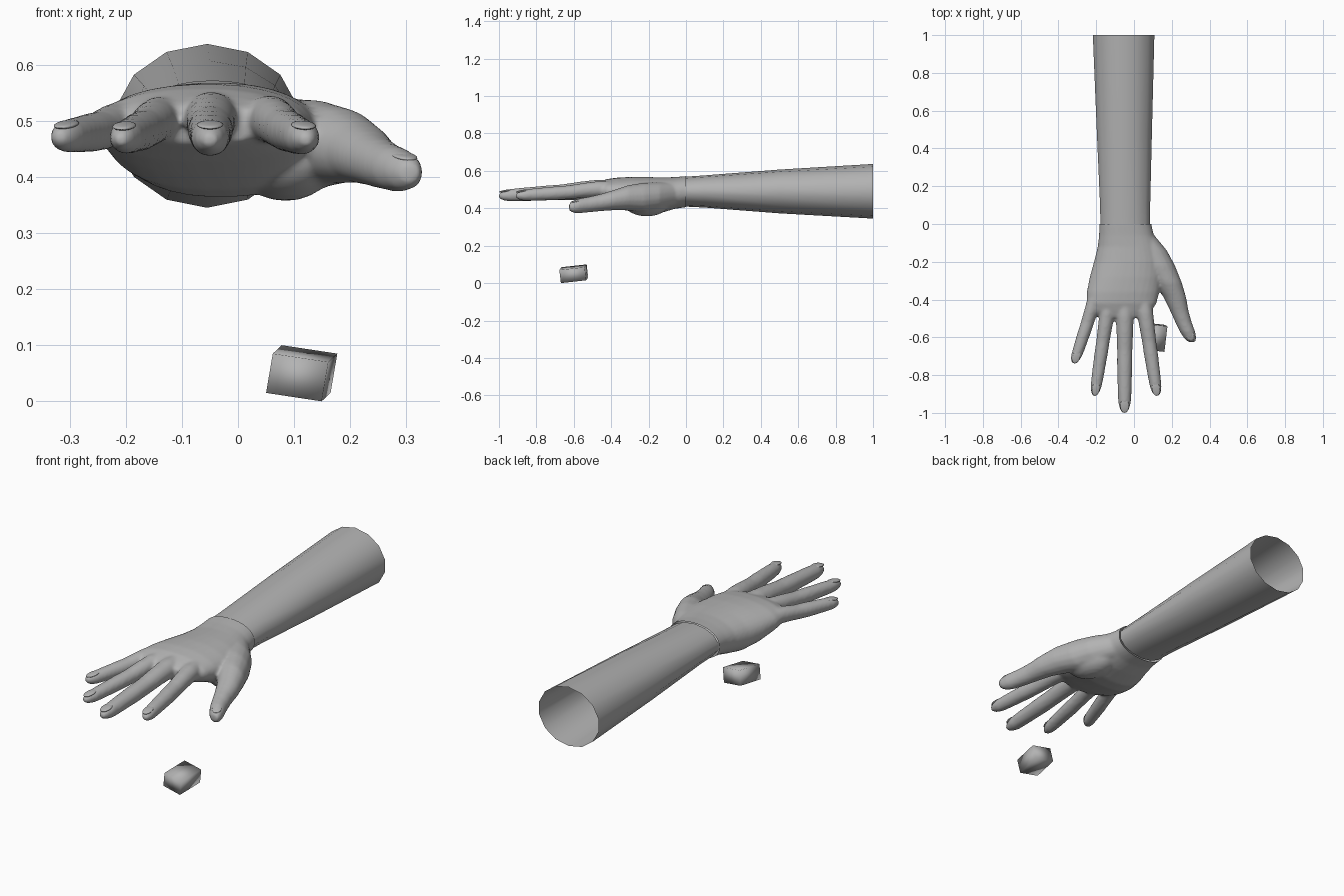
import bpy, bmesh, math
from mathutils import Vector, Matrix

if "Cube" in bpy.data.objects:
    bpy.data.objects.remove(bpy.data.objects["Cube"])

skin = bpy.data.materials.new("plain_grey")
skin.diffuse_color = (0.45, 0.45, 0.45, 1)
skin.use_nodes = True
skin.node_tree.nodes["Principled BSDF"].inputs["Base Color"].default_value = skin.diffuse_color


def make_object(name, bm):
    bmesh.ops.recalc_face_normals(bm, faces=bm.faces)
    mesh = bpy.data.meshes.new(name)
    bm.to_mesh(mesh)
    bm.free()
    mesh.materials.append(skin)
    mesh.shade_smooth()
    obj = bpy.data.objects.new(name, mesh)
    bpy.context.collection.objects.link(obj)
    return obj


def loft(bm, rings, sides, power=2.0, capped=True):
    """Rings are (x, y, z, half width, half height), each in a plane of constant y."""
    loops = []
    for x, y, z, rx, rz in rings:
        loop = []
        for i in range(sides):
            a = 2 * math.pi * (i + 0.5) / sides
            c, s = math.cos(a), math.sin(a)
            px = math.copysign(abs(c) ** (2 / power), c) * rx
            pz = math.copysign(abs(s) ** (2 / power), s) * rz
            loop.append(bm.verts.new((x + px, y, z + pz)))
        loops.append(loop)
    for a, b in zip(loops, loops[1:]):
        for i in range(sides):
            j = (i + 1) % sides
            bm.faces.new((a[i], a[j], b[j], b[i]))
    if capped:
        bm.faces.new(loops[0])
        bm.faces.new(loops[-1])


def ellipsoid(bm, center, radii, rot=Matrix()):
    m = Matrix.Translation(center) @ rot @ Matrix.Diagonal((*radii, 1))
    bmesh.ops.create_uvsphere(bm, u_segments=20, v_segments=12, radius=1, matrix=m)


# Forearm: open tapering tube
bm = bmesh.new()
loft(bm, [(-0.055, 1.0, 0.491, 0.167, 0.146), (-0.051, 0.5, 0.49, 0.15, 0.117),
          (-0.047, 0.1, 0.49, 0.136, 0.086), (-0.046, 0.0, 0.489, 0.135, 0.080)], 14, capped=False)
make_object("forearm", bm)

# Palm
bm = bmesh.new()
loft(bm, [(-0.046, 0.06, 0.489, 0.137, 0.084), (-0.046, 0.0, 0.489, 0.138, 0.083),
          (-0.04, -0.06, 0.482, 0.145, 0.085), (-0.03, -0.12, 0.472, 0.162, 0.093),
          (-0.03, -0.20, 0.465, 0.182, 0.102), (-0.042, -0.28, 0.472, 0.192, 0.096),
          (-0.058, -0.36, 0.485, 0.192, 0.080), (-0.066, -0.42, 0.492, 0.185, 0.065),
          (-0.066, -0.46, 0.494, 0.160, 0.050), (-0.062, -0.495, 0.494, 0.11, 0.036)], 32, 2.2)
ellipsoid(bm, (0.085, -0.21, 0.432), (0.085, 0.13, 0.075), Matrix.Rotation(0.35, 4, 'Z'))

# Thumb
loft(bm, [(0.04, -0.05, 0.478, 0.06, 0.06), (0.09, -0.14, 0.465, 0.085, 0.075),
          (0.13, -0.22, 0.458, 0.088, 0.080), (0.178, -0.31, 0.456, 0.076, 0.068),
          (0.217, -0.39, 0.443, 0.060, 0.054), (0.240, -0.46, 0.430, 0.049, 0.046),
          (0.262, -0.52, 0.420, 0.044, 0.042), (0.283, -0.57, 0.413, 0.041, 0.040),
          (0.298, -0.605, 0.408, 0.033, 0.033), (0.306, -0.625, 0.407, 0.018, 0.018)], 16)

# Fingers: base, tip, and half thickness; the shared profile runs along each
fingers = [((-0.180, -0.32, 0.492), (-0.317, -0.738, 0.470), 0.036),
           ((-0.125, -0.36, 0.502), (-0.208, -0.910, 0.467), 0.036),
           ((-0.048, -0.36, 0.506), (-0.050, -1.000, 0.466), 0.041),
           ((0.042, -0.36, 0.502), (0.122, -0.910, 0.467), 0.038)]
profile = [(0.0, 1.15), (0.2, 1.16), (0.33, 1.08), (0.48, 1.0), (0.60, 1.0),
           (0.70, 0.95), (0.82, 0.90), (0.91, 0.83), (0.965, 0.62), (1.0, 0.30)]
for base, tip, r in fingers:
    b, t = Vector(base), Vector(tip)
    rings = []
    for f, s in profile:
        p = b.lerp(t, f)
        bump = 0.008 * math.exp(-((f - 0.25) / 0.15) ** 2)
        rings.append((p.x, p.y, p.z + bump, r * s, r * s * 0.98))
    loft(bm, rings, 16)

# Fuse palm, thumb and fingers into one smooth skin
source = make_object("hand_source", bm)
remesh = source.modifiers.new("fuse", 'REMESH')
remesh.mode = 'VOXEL'
remesh.voxel_size = 0.0075
soften = source.modifiers.new("soften", 'SMOOTH')
soften.factor = 0.5
soften.iterations = 7
fused = bpy.data.meshes.new_from_object(
    source.evaluated_get(bpy.context.evaluated_depsgraph_get()))
bpy.data.objects.remove(source)
bm = bmesh.new()
bm.from_mesh(fused)
# Open the wrist where it meets the forearm
bmesh.ops.bisect_plane(bm, geom=bm.verts[:] + bm.edges[:] + bm.faces[:], plane_co=(0, 0, 0),
                       plane_no=(0, 1, 0), clear_outer=True)
make_object("hand", bm)

# Nails: thin curved plates on the finger and thumb tips
bm = bmesh.new()
for base, tip, r in fingers:
    b, t = Vector(base), Vector(tip)
    d = (t - b).normalized()
    turn = Matrix.Rotation(math.atan2(d.x, -d.y), 4, 'Z') @ Matrix.Rotation(0.16, 4, 'X')
    ellipsoid(bm, t - d * 0.036 + Vector((0, 0, r * 0.60)), (r * 0.58, 0.036, 0.006), turn)
ellipsoid(bm, (0.296, -0.588, 0.437), (0.022, 0.032, 0.006),
          Matrix.Rotation(0.4, 4, 'Z') @ Matrix.Rotation(0.2, 4, 'X'))
make_object("nails", bm)

# Small tilted block beneath the hand
e1, e2, e3 = Vector((0.099, -0.011, -0.015)), Vector((0.012, -0.008, 0.070)), Vector((0.016, 0.135, 0.015))
bm = bmesh.new()
m = Matrix((e1, e2, e3)).transposed().to_4x4()
bmesh.ops.create_cube(bm, size=1, matrix=Matrix.Translation((0.1135, -0.60, 0.05)) @ m)
make_object("small_block", bm)
